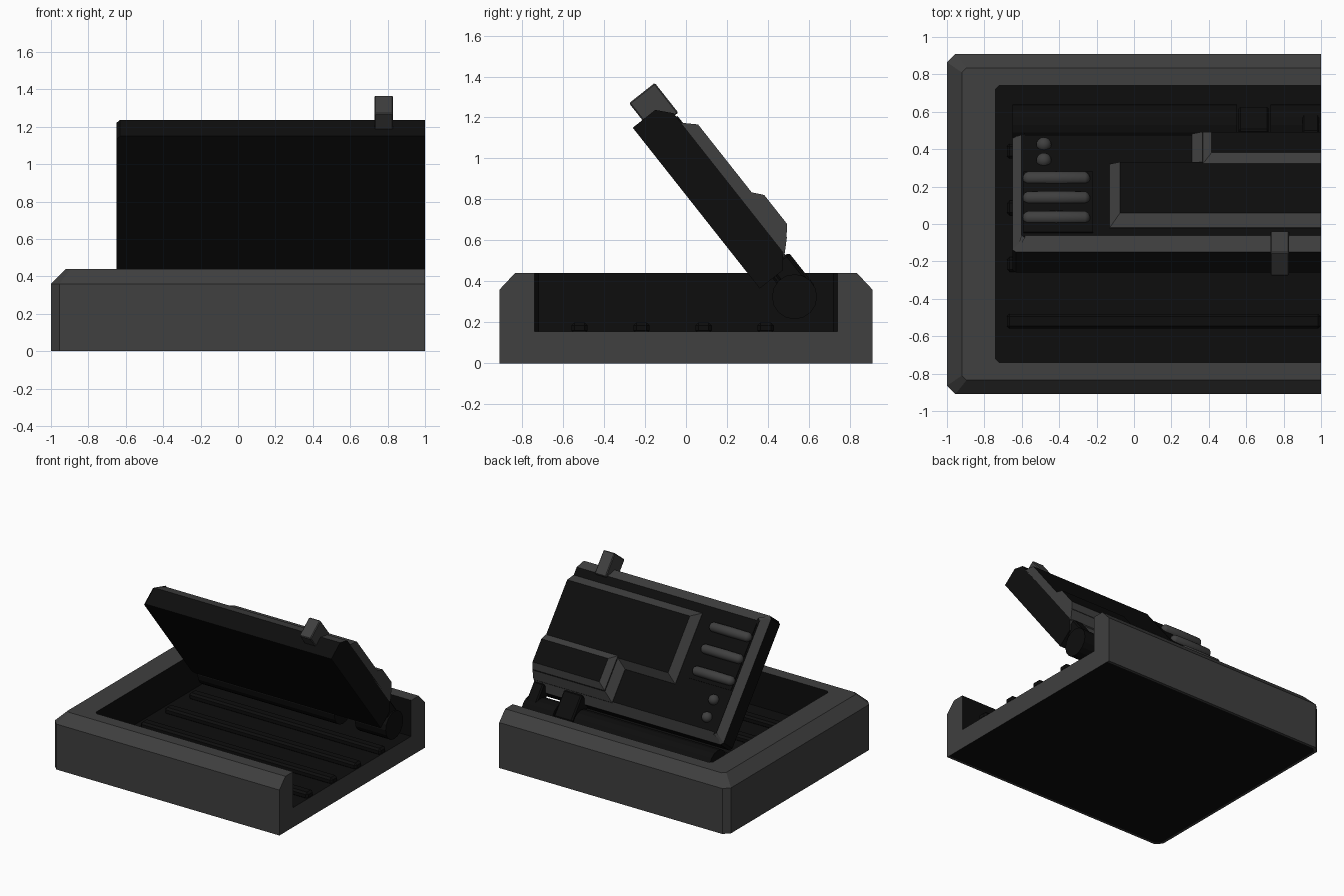
import bpy, bmesh, math
from mathutils import Matrix, Vector

cube = bpy.data.objects.get("Cube")
if cube:
    bpy.data.objects.remove(cube, do_unlink=True)


def make_material(name, value):
    mat = bpy.data.materials.new(name)
    mat.use_nodes = True
    col = (value, value, value, 1)
    mat.diffuse_color = col
    mat.node_tree.nodes["Principled BSDF"].inputs["Base Color"].default_value = col
    return mat


MATS = [make_material("dark grey shell", 0.05), make_material("black panel", 0.004)]
GREY, BLACK = 0, 1
CUT_X = 1.0   # flat cut end of the whole model
FAR = 3.0     # outlines run past the cut before trimming

# Tilted frame of the lid: local x across, y down the slope, z out of its back
TILT = Matrix(((1, 0, 0, 0), (0, .62, .785, -.26), (0, -.785, .62, 1.15), (0, 0, 0, 1)))
FLAT = Matrix.Identity(4)


def finish(name, bm, matrix=FLAT):
    bmesh.ops.recalc_face_normals(bm, faces=bm.faces)
    mesh = bpy.data.meshes.new(name)
    bm.to_mesh(mesh)
    bm.free()
    for m in MATS:
        mesh.materials.append(m)
    ob = bpy.data.objects.new(name, mesh)
    ob.matrix_world = matrix
    bpy.context.collection.objects.link(ob)
    return ob


def rect(x0, y0, x1, y1, corner=0.0):
    """Rectangle outline, optionally with cut corners."""
    if not corner:
        return [(x0, y0), (x1, y0), (x1, y1), (x0, y1)]
    c = corner
    return [(x0 + c, y0), (x1 - c, y0), (x1, y0 + c), (x1, y1 - c),
            (x1 - c, y1), (x0 + c, y1), (x0, y1 - c), (x0, y0 + c)]


def inset(points, d):
    """Mitred inward offset of a counter-clockwise outline."""
    out = []
    for i, p in enumerate(points):
        a, p, b = Vector(points[i - 1]), Vector(p), Vector(points[(i + 1) % len(points)])
        e, f = (p - a).normalized(), (b - p).normalized()
        n, m = Vector((-e.y, e.x)), Vector((-f.y, f.x))
        out.append(tuple(p + (n + m) * (d / (1 + n.dot(m)))))
    return out


def loft(name, rings, mats, matrix=FLAT, cut_mat=BLACK):
    """Stack (outline, height) rings; mats = first cap, each band, last cap."""
    bm = bmesh.new()
    loops = [[bm.verts.new((x, y, z)) for x, y in pts] for pts, z in rings]
    bm.faces.new(loops[0]).material_index = mats[0]
    for k, (lo, hi) in enumerate(zip(loops, loops[1:])):
        for i in range(len(lo)):
            j = (i + 1) % len(lo)
            bm.faces.new((lo[i], lo[j], hi[j], hi[i])).material_index = mats[k + 1]
    bm.faces.new(loops[-1]).material_index = mats[-1]
    # trim at the flat end and close it
    cut = bmesh.ops.bisect_plane(bm, geom=bm.verts[:] + bm.edges[:] + bm.faces[:],
                                 plane_co=(CUT_X, 0, 0), plane_no=(1, 0, 0), clear_outer=True)
    edges = [g for g in cut["geom_cut"] if isinstance(g, bmesh.types.BMEdge)]
    if edges:
        for face in bmesh.ops.contextual_create(bm, geom=edges)["faces"]:
            face.material_index = cut_mat
    return finish(name, bm, matrix)


def box(name, x0, x1, y0, y1, z0, z1, mat, matrix=FLAT, bevel=0.0):
    bm = bmesh.new()
    bmesh.ops.create_cube(bm, size=1)
    for v in bm.verts:
        v.co = ((x0 + x1) / 2 + v.co.x * (x1 - x0),
                (y0 + y1) / 2 + v.co.y * (y1 - y0),
                (z0 + z1) / 2 + v.co.z * (z1 - z0))
    if bevel:
        bmesh.ops.bevel(bm, geom=bm.edges[:], offset=bevel, segments=1, affect='EDGES')
    for f in bm.faces:
        f.material_index = mat
    return finish(name, bm, matrix)


def smooth(ob):
    for p in ob.data.polygons:
        p.use_smooth = True


def rod(name, x0, x1, y, z, radius, mat, matrix=FLAT, round_ends=False):
    """Bar along x, either plain or with domed ends."""
    bm = bmesh.new()
    if round_ends:
        bmesh.ops.create_uvsphere(bm, u_segments=16, v_segments=10, radius=radius)
    else:
        bmesh.ops.create_cone(bm, cap_ends=True, segments=16, radius1=radius,
                              radius2=radius, depth=2 * radius)
    bmesh.ops.rotate(bm, verts=bm.verts, matrix=Matrix.Rotation(math.pi / 2, 3, 'Y'))
    stretch = (x1 - x0) / 2 - radius
    for v in bm.verts:
        if abs(v.co.x) > 1e-5 or not round_ends:
            v.co.x += math.copysign(stretch, v.co.x)
        v.co += Vector(((x0 + x1) / 2, y, z))
    for f in bm.faces:
        f.material_index = mat
    ob = finish(name, bm, matrix)
    if round_ends:
        smooth(ob)
    return ob


# Open tray with chamfered rim, dark underside and dark cavity
outer = rect(-1, -.91, FAR, .91, .045)
top = rect(-.92, -.835, FAR, .835, .025)
cavity = rect(-.74, -.74, FAR, .74, .02)
loft("tray", [(inset(outer, .02), 0), (outer, 0), (outer, .36), (top, .44),
              (cavity, .44), (cavity, .155)],
     [BLACK, GREY, GREY, GREY, GREY, BLACK, BLACK], cut_mat=GREY)

# Floor ribs
for i in range(4):
    y = -.52 + .303 * i
    box(f"floor_rib_{i + 1}", -.68, CUT_X, y - .04, y + .04, .145, .2, BLACK, bevel=.015)

# Hinge barrels, and lugs joining them to the lid
for i, (x0, x1) in enumerate(((-.65, .55), (.73, CUT_X))):
    rod(f"hinge_barrel_{i + 1}", x0, x1, .53, .325, .11, BLACK)
box("hinge_lug", .56, .72, .95, 1.16, .08, .22, BLACK, TILT, .01)
box("hinge_end_lug", .9, .99, .95, 1.16, .1, .21, BLACK, TILT, .01)

# Tilted lid with grey chamfer
slab = rect(-.65, 0, FAR, 1.0, .02)
loft("lid", [(slab, 0), (slab, .14), (inset(slab, .068), .2)],
     [BLACK, BLACK, GREY, BLACK], TILT)

# Raised L-shaped screen panel and the smaller plate on it
panel = [(-.13, .13), (FAR, .13), (FAR, .94), (.31, .94), (.31, .68), (-.13, .68)]
loft("screen_panel", [(panel, .19), (panel, .203), (inset(panel, .055), .26)],
     [BLACK, GREY, GREY, BLACK], TILT, GREY)
plate = rect(.37, .61, FAR, .88)
loft("lower_plate", [(plate, .25), (plate, .262), (inset(plate, .045), .3)],
     [BLACK, GREY, GREY, BLACK], TILT, GREY)

# Button bed, long buttons and round knobs
box("button_bed", -.59, -.22, .09, .61, .19, .207, BLACK, TILT)
for i in range(3):
    u = .205 + .17 * i
    rod(f"long_button_{i + 1}", -.595, -.235, u, .212, .038, GREY, TILT, True)
for i, u in enumerate((.71, .845)):
    rod(f"round_knob_{i + 1}", -.522, -.442, u, .205, .04, GREY, TILT, True)

# Latch on the top edge of the lid
box("latch", .73, .83, -.105, .08, .06, .22, GREY, TILT, .006)
